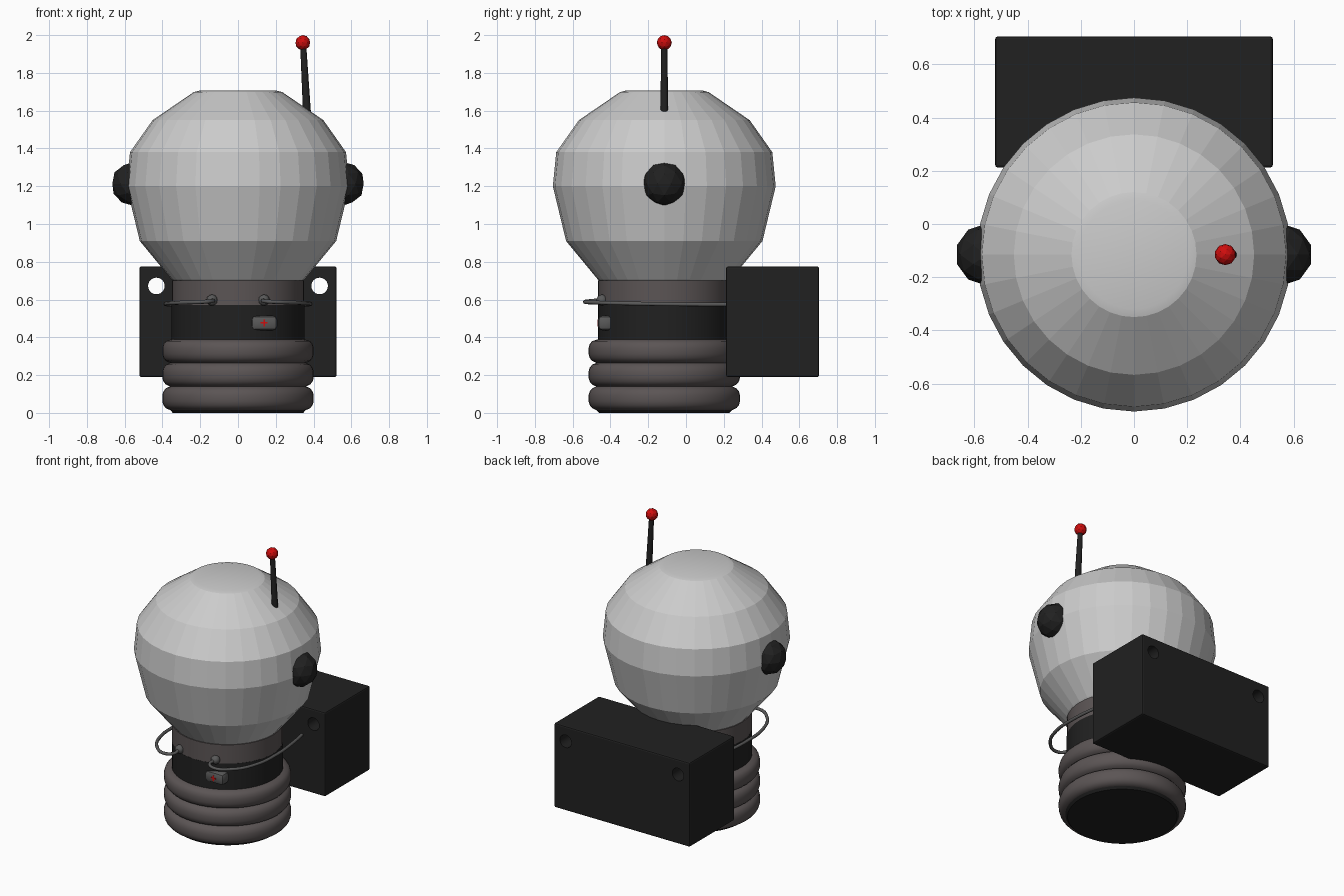
import bpy, bmesh, math
from mathutils import Vector

if "Cube" in bpy.data.objects:
    bpy.data.objects.remove(bpy.data.objects["Cube"])

CY = -0.115  # y of the round body's axis


def material(name, rgb):
    m = bpy.data.materials.new(name)
    m.diffuse_color = (*rgb, 1)
    m.use_nodes = True
    m.node_tree.nodes["Principled BSDF"].inputs["Base Color"].default_value = m.diffuse_color
    return m


LIGHT = material("light_grey", (0.60, 0.60, 0.60))
BLACK = material("black", (0.015, 0.015, 0.015))
BROWN = material("warm_grey", (0.105, 0.09, 0.09))
GREY = material("mid_grey", (0.10, 0.10, 0.10))
RED = material("red", (0.62, 0.004, 0.004))


def finish(name, bm, mat, loc=(0, 0, 0), smooth=None):
    bmesh.ops.recalc_face_normals(bm, faces=bm.faces[:])
    me = bpy.data.meshes.new(name)
    bm.to_mesh(me)
    bm.free()
    ob = bpy.data.objects.new(name, me)
    bpy.context.collection.objects.link(ob)
    ob.location = loc
    me.materials.append(mat)
    if smooth:
        bpy.ops.object.select_all(action='DESELECT')
        ob.select_set(True)
        bpy.context.view_layer.objects.active = ob
        bpy.ops.object.shade_smooth_by_angle(angle=math.radians(smooth))
    return ob


def lathe(name, profile, mat, sides=32, smooth=None):
    """Spin (radius, z) points round the body axis, capped at both ends."""
    bm = bmesh.new()
    rings = [[bm.verts.new((r * math.sin(2 * math.pi * i / sides),
                            r * math.cos(2 * math.pi * i / sides), z))
              for i in range(sides)] for r, z in profile]
    for a, b in zip(rings, rings[1:]):
        for i in range(sides):
            j = (i + 1) % sides
            bm.faces.new((a[i], a[j], b[j], b[i]))
    bm.faces.new(rings[0])
    bm.faces.new(rings[-1])
    return finish(name, bm, mat, (0, CY, 0), smooth)


def box(name, lo, hi, mat, bevel=0.0, smooth=None):
    lo, hi = Vector(lo), Vector(hi)
    bm = bmesh.new()
    bmesh.ops.create_cube(bm, size=1)
    bmesh.ops.scale(bm, vec=hi - lo, verts=bm.verts[:])
    if bevel:
        bmesh.ops.bevel(bm, geom=bm.edges[:], offset=bevel, segments=2,
                        affect='EDGES', profile=0.5)
    return finish(name, bm, mat, (lo + hi) / 2, smooth)


def ball(name, loc, r, mat, smooth=None):
    bm = bmesh.new()
    bmesh.ops.create_icosphere(bm, subdivisions=2, radius=r)
    return finish(name, bm, mat, loc, smooth)


def rod(name, a, b, r1, r2, mat, sides=16):
    a, b = Vector(a), Vector(b)
    bm = bmesh.new()
    bmesh.ops.create_cone(bm, cap_ends=True, segments=sides, radius1=r1,
                          radius2=r2, depth=(b - a).length)
    ob = finish(name, bm, mat, (a + b) / 2, 40)
    ob.rotation_euler = (b - a).to_track_quat('Z', 'Y').to_euler()
    return ob


# Faceted head
head = lathe("head", [(0.34, 0.695), (0.355, 0.71), (0.52, 0.91), (0.59, 1.20),
                      (0.572, 1.38), (0.452, 1.55), (0.235, 1.698),
                      (0.205, 1.706)], LIGHT)
for f in head.data.polygons:
    f.use_smooth = f.center.z > 1.70

# Neck and black band
lathe("neck", [(0.35, 0.565), (0.35, 0.70)], BROWN, 48, 30)
lathe("neck_band", [(0.351, 0.37), (0.351, 0.57)], BLACK, 48, 30)

# Ribbed base: three rounded rings
ribs = []
for k in range(3):
    z0 = 0.015 + k * 0.125
    ribs += [(0.360, z0), (0.382, z0 + 0.010), (0.395, z0 + 0.026),
             (0.401, z0 + 0.047), (0.401, z0 + 0.078), (0.395, z0 + 0.099),
             (0.382, z0 + 0.115)]
ribs.append((0.350, 0.39))
lathe("ribbed_base", ribs, BROWN, 48, 50)
lathe("foot_disc", [(0.345, 0.0), (0.36, 0.016)], BLACK, 48, 30)

# Battery box with two bored holes
pack = box("back_box", (-0.522, 0.212, 0.19), (0.522, 0.705, 0.775),
           BLACK, 0.01)
for s in (-1, 1):
    cut = rod("hole_cutter", (s * 0.432, 0.1, 0.672), (s * 0.432, 0.8, 0.672),
              0.044, 0.044, BLACK, 24)
    cut.hide_render = True
    cut.hide_set(True)
    mod = pack.modifiers.new("hole", 'BOOLEAN')
    mod.operation = 'DIFFERENCE'
    mod.object = cut
    mod.solver = 'EXACT'

# Ears, wire studs and wires on both sides
for s, side in ((-1, "left"), (1, "right")):
    ball(side + "_ear", (s * 0.555, CY, 1.213), 0.116, BLACK)
    ball(side + "_wire_stud", (s * 0.138, -0.445, 0.597), 0.03, GREY, 60)
    path = [(0.138, -0.45, 0.597), (0.136, -0.505, 0.592),
            (0.185, -0.535, 0.588), (0.29, -0.475, 0.584),
            (0.365, -0.33, 0.580), (0.383, -0.12, 0.576),
            (0.365, 0.08, 0.574), (0.34, 0.23, 0.574)]
    cu = bpy.data.curves.new(side + "_wire", 'CURVE')
    cu.dimensions = '3D'
    cu.bevel_depth = 0.0105
    cu.bevel_resolution = 2
    cu.resolution_u = 6
    cu.use_fill_caps = True
    sp = cu.splines.new('BEZIER')
    sp.bezier_points.add(len(path) - 1)
    for p, (x, y, z) in zip(sp.bezier_points, path):
        p.co = (s * x, y, z)
        p.handle_left_type = p.handle_right_type = 'AUTO'
    cu.materials.append(GREY)
    bpy.context.collection.objects.link(
        bpy.data.objects.new(side + "_wire", cu))

# Switch plate with a small red plus
box("switch_plate", (0.07, -0.466, 0.437), (0.208, -0.385, 0.515), GREY,
    0.022, 40)
box("plus_bar", (0.119, -0.469, 0.472), (0.157, -0.464, 0.480), RED)
box("plus_post", (0.134, -0.469, 0.457), (0.142, -0.464, 0.495), RED)

# Antenna
rod("antenna_rod", (0.365, CY, 1.59), (0.345, CY, 1.95), 0.021, 0.016, BLACK)
ball("antenna_tip", (0.343, CY, 1.96), 0.04, RED)
